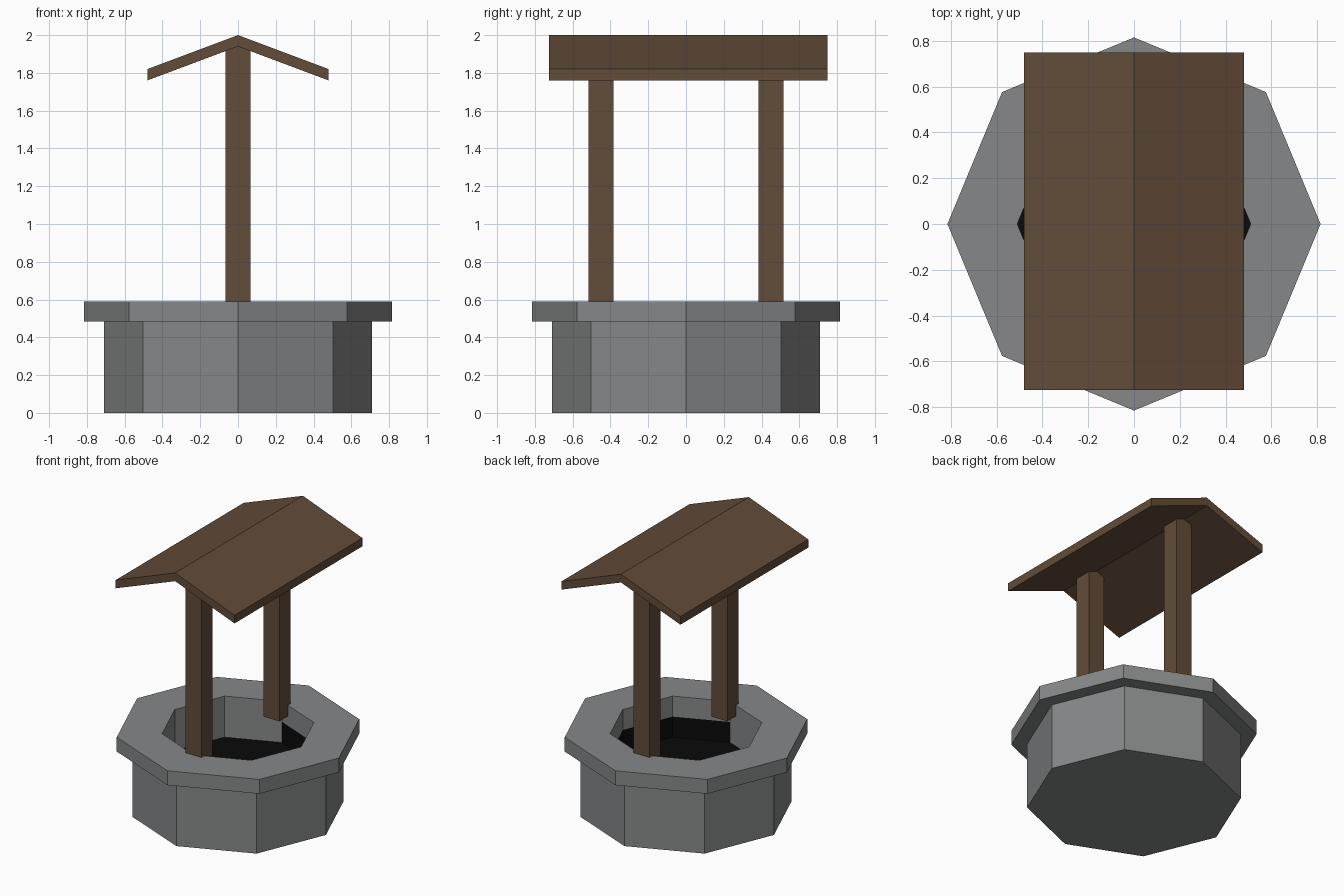
import bpy, math

if "Cube" in bpy.data.objects:
    bpy.data.objects.remove(bpy.data.objects["Cube"])


def make_material(name, rgb):
    m = bpy.data.materials.new(name)
    m.diffuse_color = (*rgb, 1.0)
    m.use_nodes = True
    m.node_tree.nodes["Principled BSDF"].inputs["Base Color"].default_value = m.diffuse_color
    return m


STONE = make_material("grey stone", (0.238, 0.243, 0.247))
WOOD = make_material("brown wood", (0.122, 0.072, 0.040))
DARK = make_material("dark water", (0.003, 0.003, 0.003))


def make_object(name, verts, faces, *mats):
    me = bpy.data.meshes.new(name)
    me.from_pydata(verts, [], faces)
    for m in mats:
        me.materials.append(m)
    me.update()
    ob = bpy.data.objects.new(name, me)
    bpy.context.collection.objects.link(ob)
    return ob


def ring(r, z, n=8):
    return [(r * math.cos(2 * math.pi * i / n), r * math.sin(2 * math.pi * i / n), z)
            for i in range(n)]


def prism(name, profile, y0, y1, mat):
    """Extrude a counter-clockwise (x, z) profile along y."""
    n = len(profile)
    verts = [(x, y, z) for y in (y0, y1) for x, z in profile]
    faces = [tuple(range(n)), tuple(range(2 * n - 1, n - 1, -1))]
    faces += [((i + 1) % n, i, n + i, n + (i + 1) % n) for i in range(n)]
    return make_object(name, verts, faces, mat)


# Octagonal stone wall with overhanging rim and hollow shaft
profile = [(0.71, 0), (0.71, 0.485), (0.815, 0.485), (0.815, 0.59),
           (0.51, 0.59), (0.51, 0.44), (0.51, 0.29)]
verts = [v for r, z in profile for v in ring(r, z)]
faces = [tuple(range(7, -1, -1))]
for k in range(len(profile) - 1):
    for i in range(8):
        j = (i + 1) % 8
        faces.append((k * 8 + i, k * 8 + j, k * 8 + 8 + j, k * 8 + 8 + i))
wall = make_object("well_wall", verts, faces, STONE, DARK)
# Damp dark lower shaft on the right half
for p in wall.data.polygons:
    c = p.center
    if math.hypot(c.x, c.y) < 0.5 and 0.25 < c.z < 0.44 and c.x > 0:
        p.material_index = 1

# Dark water surface
make_object("water", ring(0.51, 0.29), [tuple(range(8))], DARK)

# Two posts with tops cut to the roof pitch
post = [(-0.065, 0.51), (0.065, 0.51), (0.065, 1.92), (0, 1.945), (-0.065, 1.92)]
for name, y in (("front_post", -0.45), ("back_post", 0.45)):
    prism(name, post, y - 0.065, y + 0.065, WOOD)

# Pitched roof, one slab per side
roof = [(0, 1.94), (0.48, 1.76), (0.48, 1.82), (0, 2.0), (-0.48, 1.82), (-0.48, 1.76)]
prism("roof", roof, -0.725, 0.75, WOOD)
